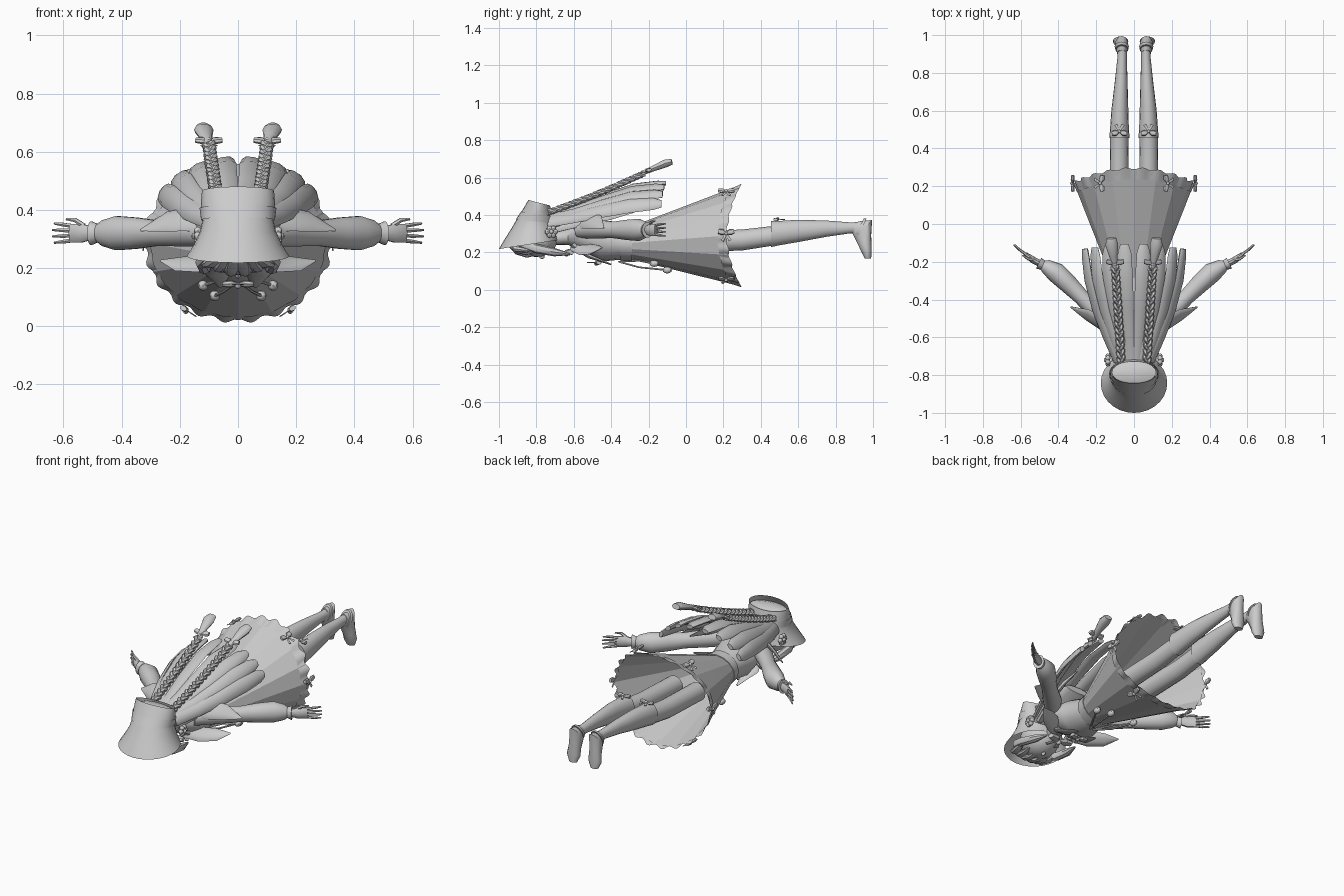
import bpy, bmesh
from math import sin, cos, pi, radians
from mathutils import Vector, Matrix

if "Cube" in bpy.data.objects:
    bpy.data.objects.remove(bpy.data.objects["Cube"])

mat = bpy.data.materials.new("plain_grey")
mat.use_nodes = True
GREY = (0.6, 0.6, 0.6, 1)
mat.diffuse_color = GREY
mat.node_tree.nodes["Principled BSDF"].inputs["Base Color"].default_value = GREY


def finish(name, bm, smooth=True):
    bmesh.ops.recalc_face_normals(bm, faces=bm.faces)
    me = bpy.data.meshes.new(name)
    bm.to_mesh(me)
    bm.free()
    me.materials.append(mat)
    ob = bpy.data.objects.new(name, me)
    bpy.context.collection.objects.link(ob)
    if smooth:
        bpy.ops.object.select_all(action='DESELECT')
        ob.select_set(True)
        bpy.context.view_layer.objects.active = ob
        bpy.ops.object.shade_smooth_by_angle(angle=radians(40))
    return ob


def skin(bm, rings, caps=(True, True)):
    """Bridge rings of points with quads and close the chosen ends."""
    vs = [[bm.verts.new(p) for p in r] for r in rings]
    n = len(vs[0])
    for a, b in zip(vs, vs[1:]):
        for i in range(n):
            j = (i + 1) % n
            bm.faces.new((a[i], a[j], b[j], b[i]))
    if caps[0]:
        bm.faces.new(vs[0])
    if caps[1]:
        bm.faces.new(vs[-1])


def oval(c, side, up, n):
    return [c + side * cos(2 * pi * i / n) + up * sin(2 * pi * i / n) for i in range(n)]


def single(name, build, smooth=True):
    bm = bmesh.new()
    build(bm)
    finish(name, bm, smooth)


def paired(name, build, smooth=True):
    """Build a part for +x and its mirror for -x."""
    for label, s in (("left", 1), ("right", -1)):
        bm = bmesh.new()
        build(bm)
        bmesh.ops.scale(bm, vec=(s, 1, 1), verts=bm.verts)
        finish(f"{label}_{name}", bm, smooth)


def loft(rows, n=16, caps=(True, True)):
    """Rows: x centre, lower (y, z), upper (y, z), half width in x."""
    def build(bm):
        rings = []
        for x, y1, z1, y2, z2, rx in rows:
            lo, hi = Vector((x, y1, z1)), Vector((x, y2, z2))
            rings.append(oval((lo + hi) / 2, Vector((rx, 0, 0)), (hi - lo) / 2, n))
        skin(bm, rings, caps)
    return build


def tube(pts, n=10, roll=0):
    """Points: x, y, z, half width, half height."""
    def build(bm):
        ps = [Vector(p[:3]) for p in pts]
        rings = []
        for i, p in enumerate(pts):
            t = (ps[min(i + 1, len(ps) - 1)] - ps[max(i - 1, 0)]).normalized()
            s = t.cross(Vector((0, 0, 1))).normalized()
            u = s.cross(t)
            side, up = s * cos(roll) - u * sin(roll), u * cos(roll) + s * sin(roll)
            rings.append(oval(ps[i], side * p[3], up * p[4], n))
        skin(bm, rings)
    return build


def ball(bm, c, r, seg=12):
    m = Matrix.Translation(c) @ Matrix.Diagonal((*r, 1))
    bmesh.ops.create_uvsphere(bm, u_segments=seg, v_segments=seg // 2 + 2, radius=1, matrix=m)


def bow(c, s, normal):
    """Two loops, a knot and two tails facing along normal."""
    def build(bm):
        b = bmesh.new()
        for d in (1, -1):
            tube([(0, 0, 0, .1, .1), (d * .5, .2, 0, .4, .25), (d, .3, 0, .3, .2)], 8)(b)
            tube([(0, 0, 0, .1, .05), (d * .5, -.9, 0, .2, .06)], 6)(b)
        ball(b, (0, 0, .1), (.22, .22, .22), 8)
        q = Vector(normal).to_track_quat('Z', 'Y').to_matrix().to_4x4()
        b.transform(Matrix.Translation(c) @ q @ Matrix.Scale(s, 4))
        me = bpy.data.meshes.new("bow_part")
        b.to_mesh(me)
        b.free()
        bm.from_mesh(me)
        bpy.data.meshes.remove(me)
    return build


# Skirt: flat panels, hem longer at front and back
def skirt_ring(t, n, wave=0.0):
    pts = []
    for i in range(n):
        a = 2 * pi * i / n
        w = wave * cos(22 * a)
        y = -.3 + t * (.52 + .075 * sin(a) ** 2) + w * .6
        pts.append(Vector(((.115 + .205 * t + w) * cos(a), y,
                           .25 + .04 * t + (.085 + .187 * t + w) * sin(a))))
    return pts


single("skirt", lambda bm: skin(bm, [skirt_ring(t, 16) for t in (0, .5, .98)], (True, False)), False)
single("hem_frill", lambda bm: skin(
    bm, [skirt_ring(t, 176, w) for t, w in ((.9, .002), (.96, .005), (1, .008))], (False, False)))
for k, a in enumerate((2, 57, -57)):
    a = radians(a)
    paired(f"hem_bow_{k}", bow((.325 * cos(a), .215, .29 + .28 * sin(a)), .042, (cos(a), 0, sin(a))))

# Body
single("bodice", loft([(0, -.7, .24, -.7, .31, .04), (0, -.63, .24, -.63, .33, .05),
                       (0, -.57, .21, -.57, .37, .13), (0, -.46, .15, -.46, .37, .125),
                       (0, -.36, .16, -.36, .34, .1), (0, -.28, .16, -.28, .34, .117)]))
single("waist_sash", loft([(0, -.35, .155, -.35, .345, .107), (0, -.29, .155, -.29, .345, .122)]))
single("chest_bow", bow((0, -.48, .145), .05, (0, 0, -1)))
single("neck_bow", bow((0, -.64, .2), .07, (0, 0, -1)))
for k, (x, y, z) in enumerate(((.08, -.1, .105), (.12, -.17, .14))):
    def cord(bm, x=x, y=y, z=z):
        tube([(.01, -.36, .15, .005, .005), (x * .6, -.25, z + .015, .005, .005), (x, y, z, .006, .006)], 6)(bm)
        ball(bm, (x, y, z), (.018, .025, .018), 8)
    paired(f"sash_cord_{k}", cord)

# Shoulder capelet points
paired("upper_cape_wing", tube([(.06, -.59, .35, .03, .02), (.17, -.525, .37, .055, .014),
                                (.25, -.48, .36, .045, .01), (.335, -.44, .33, .004, .004)], 10, .9))
paired("lower_cape_wing", tube([(.05, -.6, .23, .03, .02), (.12, -.54, .215, .045, .014),
                                (.2, -.49, .215, .038, .01), (.265, -.45, .225, .004, .004)], 10, .7))
paired("front_cape_flap", tube([(.05, -.6, .24, .04, .02), (.07, -.52, .18, .045, .012),
                                (.06, -.4, .135, .006, .004)], 10))

# Arms and hands
paired("sleeve", tube([(.1, -.57, .32, .04, .045), (.17, -.49, .325, .052, .052), (.28, -.385, .32, .042, .045),
                       (.35, -.315, .32, .05, .055), (.415, -.255, .32, .054, .06),
                       (.465, -.225, .32, .038, .045), (.49, -.215, .32, .022, .026)], 14))
paired("cuff_frill", tube([(.475, -.222, .32, .024, .028), (.505, -.207, .32, .032, .042)], 14))


def hand(bm):
    tube([(.49, -.213, .32, .018, .02), (.535, -.19, .32, .018, .033), (.575, -.16, .32, .012, .034)], 10)(bm)
    for k in range(4):
        d = k - 1.5
        tip = .64 - .006 * abs(d)
        tube([(.565, -.165, .32 + d * .016, .008, .008), (.605, -.137, .32 + d * .02, .007, .007),
              (tip, -.11, .32 + d * .022, .004, .004)], 6)(bm)
    tube([(.53, -.19, .345, .01, .01), (.56, -.185, .365, .008, .008), (.59, -.165, .368, .004, .004)], 6)(bm)


paired("hand", hand)

# Legs, stockings and boots
paired("bloomer_leg", loft([(.075, .0, .2, .0, .31, .055), (.078, .3, .21, .3, .322, .05),
                            (.078, .46, .235, .46, .34, .048)]))
paired("stocking", loft([(.077, .455, .228, .455, .368, .054), (.077, .5, .238, .5, .368, .05),
                         (.075, .6, .255, .6, .374, .045), (.068, .75, .283, .75, .37, .034),
                         (.063, .88, .302, .88, .36, .025), (.063, .91, .297, .93, .362, .025)]))
paired("shoe", loft([(.064, .89, .3, .92, .365, .026), (.065, .905, .27, .995, .373, .034),
                     (.068, .925, .23, .99, .29, .034), (.071, .942, .195, .993, .215, .041),
                     (.071, .955, .167, .99, .167, .025)]))
paired("shoe_strap", loft([(.064, .9, .287, .95, .38, .034), (.065, .915, .275, .965, .38, .038)]))
paired("knee_bow", bow((.077, .49, .375), .04, (0, 0, 1)))

# Head, fringe and bonnet
single("head", lambda bm: ball(bm, (0, -.8, .275), (.108, .115, .1), 20))
single("nose", lambda bm: ball(bm, (0, -.77, .178), (.01, .014, .014), 8))
for k, x in enumerate((.02, .055, .09)):
    paired(f"fringe_{k}", tube([(x * .6, -.94, .25, .025, .02), (x, -.9, .2 + x * .2, .028, .018),
                                (x * 1.2, -.85, .175 + x * .4, .02, .012),
                                (x * 1.3, -.79, .18 + x * .5, .004, .004)], 8))
paired("cheek_curl", tube([(.1, -.88, .25, .02, .025), (.125, -.8, .22, .022, .025), (.115, -.7, .2, .022, .022),
                           (.1, -.62, .19, .005, .005)], 8))
# The bonnet is open at the crown, where the hair comes through
single("bonnet", loft([(0, -.843, .48, -.727, .45, .124),
                       (0, -.872, .43, -.715, .405, .128), (0, -.9, .385, -.705, .365, .12),
                       (0, -.935, .325, -.695, .33, .13), (0, -.97, .27, -.69, .295, .15),
                       (0, -1, .218, -.685, .265, .176)], 28, (False, False)))
single("bonnet_band", loft([(0, -.882, .418, -.708, .393, .132), (0, -.91, .375, -.697, .355, .127)],
                           28, (False, False)))
single("hair_crown", loft([(0, -.81, .462, -.75, .452, .07), (0, -.845, .45, -.725, .435, .118),
                           (0, -.88, .36, -.71, .35, .115)], 20))


def rosette(bm):
    for i in range(6):
        a = i * pi / 3
        ball(bm, (.138, -.72 + .02 * cos(a), .31 + .02 * sin(a)), (.014, .015, .015), 8)
    ball(bm, (.15, -.72, .31), (.01, .012, .012), 8)


paired("bonnet_rosette", rosette)

# Long hair fanned in an arch over the back
for k, deg in enumerate((10, 28, 45, 62)):
    a = radians(deg)
    path = []
    for t, r, h, w in ((0, .1, .07, .034), (.22, .165, .105, .034), (.45, .225, .155, .038),
                       (.72, .272, .205, .042), (.93, .29, .215, .036), (1, .293, .212, .022)):
        path.append((r * sin(a), -.73 + .63 * t - .035 * t * sin(a), .33 + .03 * t + h * cos(a), w, .013))
    paired(f"hair_lock_{k}", tube(path, 8, a))
paired("short_hair_lock", tube([(.08, -.7, .33, .03, .02), (.13, -.55, .37, .035, .014),
                                (.16, -.4, .4, .03, .012), (.17, -.28, .415, .004, .004)], 8, 1))
single("hair_base", loft([(0, -.74, .29, -.74, .4, .1), (0, -.65, .32, -.65, .42, .125),
                          (0, -.56, .37, -.56, .45, .12), (0, -.48, .43, -.48, .465, .08)], 14))


# Braids: three woven strands, a bow and a tassel
def braid(bm):
    for s in range(3):
        path = []
        for i in range(61):
            t, p = i / 60, i * .6 + s * 2 * pi / 3
            path.append((.065 + .035 * t + .014 * sin(p), -.775 + .555 * t,
                         .4 + .19 * t + .035 * t * t + .009 * sin(2 * p), .011, .011))
        tube(path, 6)(bm)


paired("braid", braid)
paired("braid_bow", bow((.1, -.21, .635), .045, (0, -.4, 1)))
paired("braid_tassel", tube([(.1, -.23, .625, .012, .012), (.11, -.17, .65, .022, .016),
                             (.118, -.11, .675, .034, .022), (.12, -.075, .685, .026, .016)], 10))
